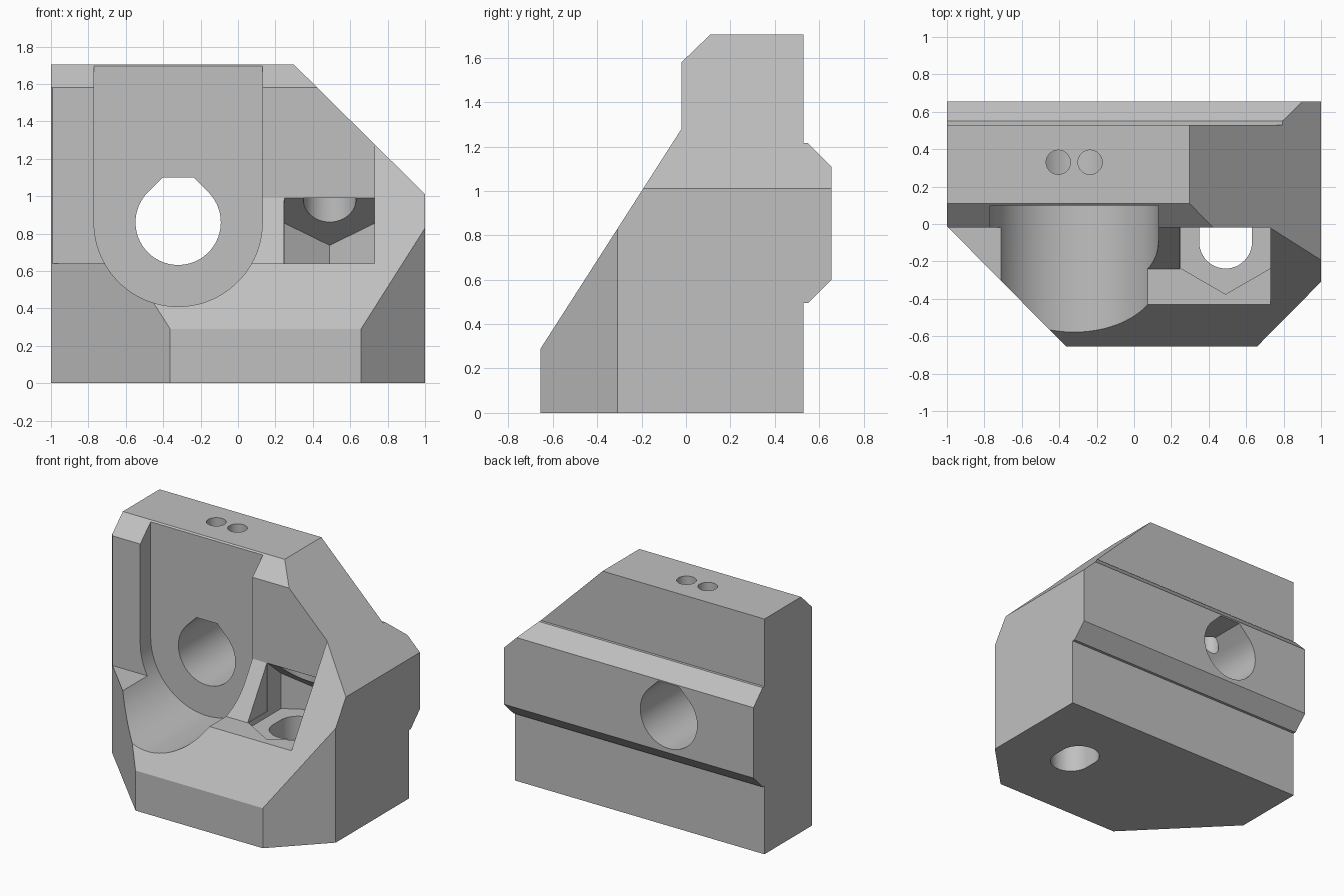
import bpy, bmesh
from math import sin, cos, pi, radians
from mathutils import Vector

if "Cube" in bpy.data.objects:
    bpy.data.objects.remove(bpy.data.objects["Cube"], do_unlink=True)

grey = bpy.data.materials.new("light_grey")
grey.use_nodes = True
colour = (0.53, 0.53, 0.53, 1)
grey.diffuse_color = colour
grey.node_tree.nodes["Principled BSDF"].inputs["Base Color"].default_value = colour


def prism(name, profile, axis, low, high):
    """Extrude a 2D profile along an axis; the profile uses the other two in order."""
    def place(p, d):
        c = list(p)
        c.insert("xyz".index(axis), d)
        return c
    bm = bmesh.new()
    a = [bm.verts.new(place(p, low)) for p in profile]
    b = [bm.verts.new(place(p, high)) for p in profile]
    bm.faces.new(a)
    bm.faces.new(b)
    n = len(a)
    for i in range(n):
        j = (i + 1) % n
        bm.faces.new((a[i], a[j], b[j], b[i]))
    bmesh.ops.recalc_face_normals(bm, faces=bm.faces)
    mesh = bpy.data.meshes.new(name)
    bm.to_mesh(mesh)
    bm.free()
    mesh.materials.append(grey)
    obj = bpy.data.objects.new(name, mesh)
    bpy.context.collection.objects.link(obj)
    return obj


def arc(cx, cy, r, start, end, steps):
    angles = [radians(start + (end - start) * i / steps) for i in range(steps + 1)]
    return [(cx + r * cos(t), cy + r * sin(t)) for t in angles]


def box(name, x0, x1, y0, y1, z0, z1):
    return prism(name, [(x0, y0), (x1, y0), (x1, y1), (x0, y1)], "z", z0, z1)


# Main block with sloped front, top chamfer and rear rail
body = prism("bracket_body", [
    (-.655, 0), (-.655, .29), (-.02, 1.28), (-.02, 1.58), (.11, 1.705),
    (.53, 1.705), (.53, 1.215), (.55, 1.215), (.655, 1.11), (.655, .6),
    (.55, .495), (.53, .495), (.53, 0)], "x", -1, 1)

cutters = []
cut = cutters.append

# Corner cuts: upper side, and both front vertical corners
cut(prism("upper_corner", [(.1, 1.9), (1.2, .813), (1.2, 1.9)], "y", -1, 1))
cut(prism("front_corner_a", [(-1.2, .19), (-.165, -.855), (-1.2, -.855)], "z", -.2, 2))
cut(prism("front_corner_b", [(1.2, -.107), (.46, -.855), (1.2, -.855)], "z", -.2, 2))

# Front relief above the ledge, with a sloped web beside the round recess
ledge, wall = .64, -.02
cut(box("relief_a", -1.1, -.3, -1, wall, ledge, 1.45))
cut(prism("relief_web", [(-1, ledge), (-.24, ledge), (wall, .99), (wall, 1.45), (-1, 1.45)],
          "x", -.31, .247))
cut(box("relief_b", .246, .73, -1, wall, ledge, 1.45))

# Round-bottomed recess open at the top
hx, hz = -.32, .86
cut(prism("round_recess", arc(hx, hz, .45, 180, 360, 48) + [(hx + .45, 1.9), (hx - .45, 1.9)],
          "y", -1, .1))

# Main bore with a truncated teardrop roof
cut(prism("main_bore", arc(hx, hz, .228, 135, 405, 54) + [(hx + .083, 1.1), (hx - .083, 1.1)],
          "y", -1, 1))

# Two small vertical holes in the top
for sx in (-.085, .085):
    cut(prism("top_hole", arc(hx + sx, .33, .065, 0, 348.75, 31), "z", 1.03, 1.9))

# Hexagonal pocket with a sloped roof
px, half, near, far = .49, .241, -.097, 0
pocket = prism("hex_pocket", [
    (px, near - .278), (px + half, near - .139), (px + half, far + .139),
    (px, far + .278), (px - half, far + .139), (px - half, near - .139)], "z", .6, .99)
for v in pocket.data.vertices:
    if v.co.z > .8:
        v.co.z -= .85 * (v.co.y - wall)
cut(pocket)

# Vertical slotted hole through the pocket
cut(prism("slot_hole", arc(px, near, .141, 180, 360, 24) + arc(px, far - .01, .141, 0, 180, 24),
          "z", -.2, .99))

# Carve the block and discard the cutters
for c in cutters:
    c.hide_render = True
    m = body.modifiers.new(c.name, "BOOLEAN")
    m.operation = "DIFFERENCE"
    m.solver = "EXACT"
    m.object = c
bpy.context.view_layer.update()
carved = bpy.data.meshes.new_from_object(body.evaluated_get(bpy.context.evaluated_depsgraph_get()))
body.modifiers.clear()
body.data = carved
for c in cutters:
    bpy.data.objects.remove(c, do_unlink=True)

bpy.ops.object.select_all(action="DESELECT")
body.select_set(True)
bpy.context.view_layer.objects.active = body
bpy.ops.object.shade_smooth_by_angle(angle=radians(25))
